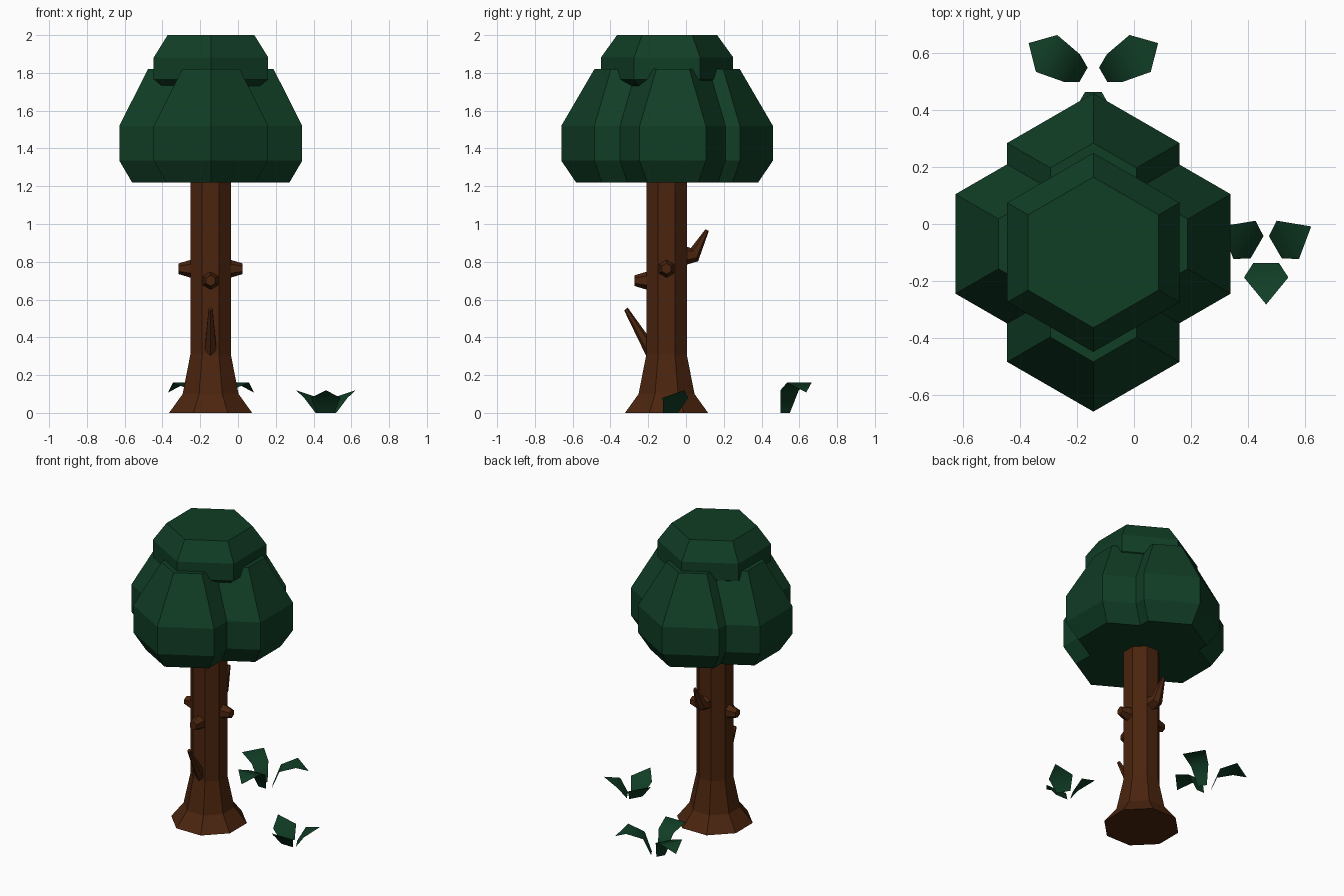
import bpy, bmesh, math
from mathutils import Vector

if "Cube" in bpy.data.objects:
    bpy.data.objects.remove(bpy.data.objects["Cube"])


def material(name, rgb):
    m = bpy.data.materials.new(name)
    m.diffuse_color = (*rgb, 1)
    m.use_nodes = True
    m.node_tree.nodes["Principled BSDF"].inputs["Base Color"].default_value = m.diffuse_color
    return m


GREEN = material("leaf green", (0.0052, 0.047, 0.0185))
BROWN = material("bark brown", (0.07, 0.018, 0.0045))


def finish(bm, name, mat, closed=True):
    if closed:
        bmesh.ops.recalc_face_normals(bm, faces=bm.faces[:])
    me = bpy.data.meshes.new(name)
    bm.to_mesh(me)
    bm.free()
    me.materials.append(mat)
    ob = bpy.data.objects.new(name, me)
    bpy.context.collection.objects.link(ob)
    return ob


def loft(name, mat, rings):
    """Join rings of points with quads and cap both ends."""
    bm = bmesh.new()
    rows = [[bm.verts.new(p) for p in r] for r in rings]
    n = len(rows[0])
    for a, b in zip(rows, rows[1:]):
        for i in range(n):
            j = (i + 1) % n
            bm.faces.new((a[i], a[j], b[j], b[i]))
    bm.faces.new(rows[0][::-1])
    bm.faces.new(rows[-1])
    return finish(bm, name, mat)


def lathe(name, mat, centre, sides, start, profile):
    """Upright prism-like solid from (radius, z) pairs."""
    rings = []
    for r, z in profile:
        angles = [start + math.tau * i / sides for i in range(sides)]
        rings.append([(centre[0] + r * math.cos(a), centre[1] + r * math.sin(a), z) for a in angles])
    return loft(name, mat, rings)


def branch(name, direction, sections, sides=6):
    """Branch growing out of the trunk; sections are (distance out, z, half size, tilt)."""
    out = Vector((math.cos(direction), math.sin(direction), 0))
    side = Vector((-out.y, out.x, 0))
    rings = []
    for d, z, h, tilt in sections:
        up = Vector((0, 0, math.cos(tilt))) - out * math.sin(tilt)
        c = Vector((TX, TY, z)) + out * d
        ring = []
        for i in range(sides):
            a = math.tau * (i + 0.5) / sides
            ring.append(c + (side * math.cos(a) + up * math.sin(a)) * h)
        rings.append(ring)
    return loft(name, BROWN, rings)


def plant(name, centre, spine):
    """Three thin leaves; spine holds (distance, half width, z), tip last."""
    bm = bmesh.new()
    for deg in (30, 150, 270):
        a = math.radians(deg)
        u, v = Vector((math.cos(a), math.sin(a), 0)), Vector((-math.sin(a), math.cos(a), 0))
        c = Vector((*centre, 0))
        rows = []
        for d, w, z in spine:
            p = c + u * d + Vector((0, 0, z))
            rows.append([bm.verts.new(p - v * w), bm.verts.new(p + v * w)] if w else [bm.verts.new(p)])
        for r, s in zip(rows, rows[1:]):
            bm.faces.new([r[1], r[0]] + s)
    for f in bm.faces:
        f.normal_update()
        if f.normal.z < 0:
            f.normal_flip()
        f.smooth = True
    return finish(bm, name, GREEN, closed=False)


# Flared eight-sided trunk
TX, TY = -0.145, -0.103
k = 1 / math.cos(math.pi / 8)
lathe("trunk", BROWN, (TX, TY), 8, math.pi / 8,
      [(0.22 * k, 0), (0.148 * k, 0.1), (0.107 * k, 0.31), (0.107 * k, 1.3)])

# Knots and broken branches
for label, ang, z in (("right", 0, 0.763), ("left", math.pi, 0.763), ("front", -math.pi / 2, 0.70)):
    branch(label + "_knot", ang, [(0.09, z, 0.052, 0), (0.17, z, 0.028, 0)])
branch("front_twig", -math.pi / 2, [(0.085, 0.33, 0.036, 0.7), (0.215, 0.55, 0.012, 0.9)])
branch("back_branch", math.pi / 2,
       [(0.09, 0.832, 0.052, 0), (0.148, 0.838, 0.040, 0.5), (0.215, 0.968, 0.010, 1.1)])

# Four hexagonal canopy lobes and the crown
lobe = [(0.272, 1.22), (0.35, 1.335), (0.35, 1.52), (0.175, 1.82)]
for label, c in (("front", (-0.143, -0.31)), ("back", (-0.143, 0.11)),
                 ("right", (0.037, -0.07)), ("left", (-0.325, -0.07))):
    lathe(label + "_foliage", GREEN, c, 6, math.pi / 2, lobe)
lathe("crown_foliage", GREEN, (-0.143, -0.10), 6, math.pi / 2,
      [(0.29, 1.725), (0.35, 1.765), (0.35, 1.882), (0.265, 2.0)])

# Ground plants
plant("right_plant", (0.465, -0.10), [(0.037, 0.045, 0), (0.088, 0.078, 0.08), (0.183, 0, 0.12)])
plant("back_plant", (-0.143, 0.505),
      [(0.04, 0.029, 0), (0.087, 0.056, 0.12), (0.19, 0.075, 0.16), (0.263, 0, 0.108)])
